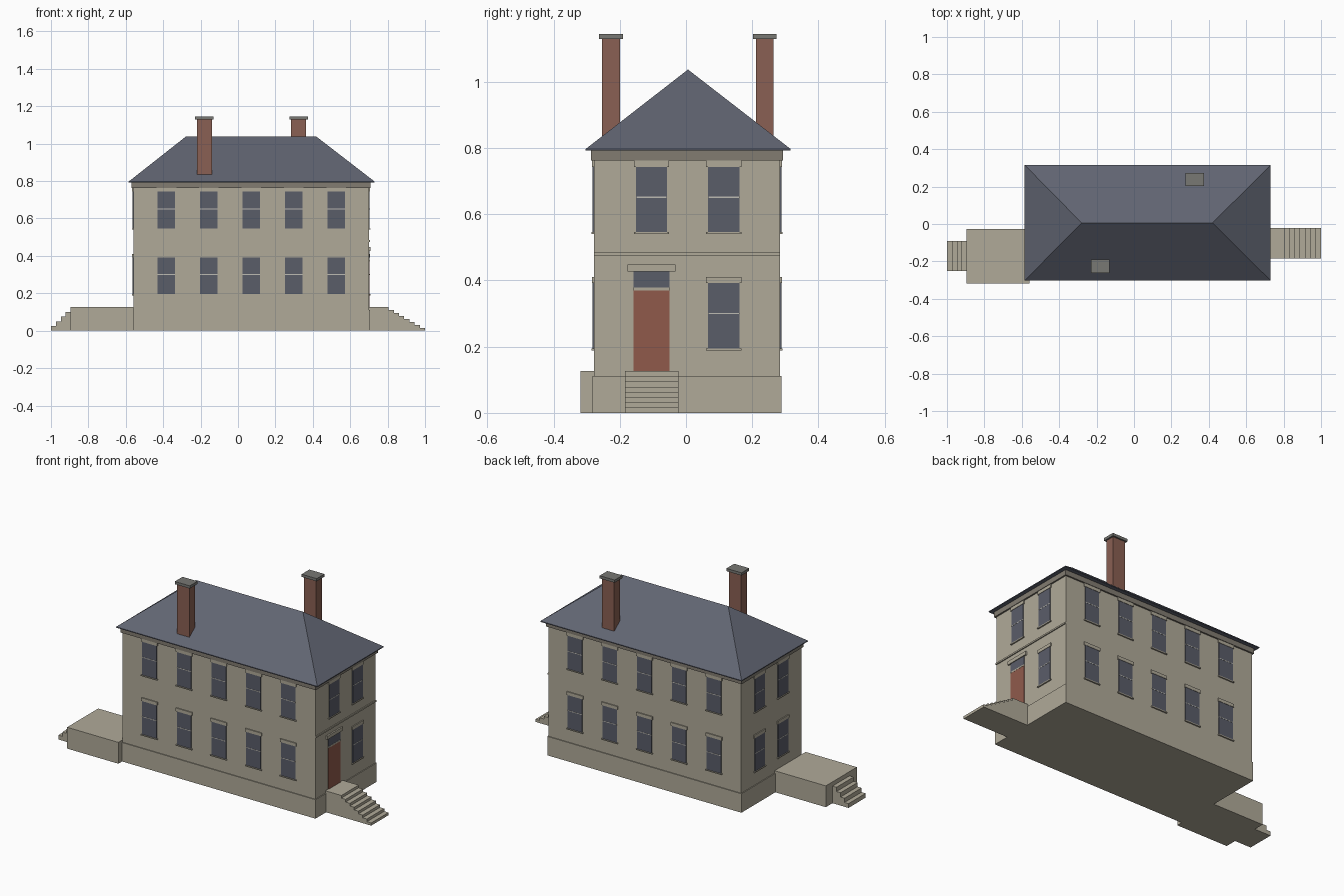
import bpy, bmesh

cube = bpy.data.objects.get("Cube")
if cube:
    bpy.data.objects.remove(cube, do_unlink=True)


def material(name, rgb):
    # sRGB 0-255 to linear
    lin = [((c / 255 + 0.055) / 1.055) ** 2.4 for c in rgb]
    m = bpy.data.materials.new(name)
    m.use_nodes = True
    m.diffuse_color = (*lin, 1)
    m.node_tree.nodes["Principled BSDF"].inputs["Base Color"].default_value = (*lin, 1)
    return m


STONE = material("tan stone", (176, 170, 153))
TRIM = material("cornice stone", (130, 124, 113))
SLATE = material("blue grey slate", (97, 101, 114))
GLASS = material("dark glass", (90, 93, 105))
BRICK = material("red brick", (138, 96, 83))
DOOR = material("red door", (144, 90, 75))
CAP = material("chimney cap grey", (120, 120, 116))
SASH = material("pale sash", (190, 188, 180))


def make(name, verts, faces, mat):
    mesh = bpy.data.meshes.new(name)
    mesh.from_pydata(verts, [], faces)
    bm = bmesh.new()
    bm.from_mesh(mesh)
    bmesh.ops.recalc_face_normals(bm, faces=bm.faces)
    bm.to_mesh(mesh)
    bm.free()
    mesh.materials.append(mat)
    ob = bpy.data.objects.new(name, mesh)
    bpy.context.collection.objects.link(ob)
    return ob


def box(name, x, y, z, mat):
    verts = [(a, b, c) for a in x for b in y for c in z]
    faces = [(0, 1, 3, 2), (4, 6, 7, 5), (0, 4, 5, 1), (2, 3, 7, 6), (0, 2, 6, 4), (1, 5, 7, 3)]
    return make(name, verts, faces, mat)


def extrude_y(name, profile, y, mat):
    n = len(profile)
    verts = [(px, py, pz) for py in y for px, pz in profile]
    faces = [tuple(range(n)), tuple(range(n, 2 * n))]
    faces += [(i, (i + 1) % n, n + (i + 1) % n, n + i) for i in range(n)]
    return make(name, verts, faces, mat)


# Main walls, plinth and cornice
X, Y = (-0.56, 0.70), (-0.278, 0.284)


def grow(span, d):
    return (span[0] - d, span[1] + d)


box("walls", X, Y, (0, 0.78), STONE)
box("plinth", grow(X, 0.005), grow(Y, 0.005), (0, 0.112), STONE)
box("cornice", grow(X, 0.009), grow(Y, 0.009), (0.762, 0.794), TRIM)

# Hipped roof with a thin eave
ex, ey = (-0.585, 0.731), (-0.303, 0.316)
corners = [(ex[0], ey[0]), (ex[1], ey[0]), (ex[1], ey[1]), (ex[0], ey[1])]
roof_verts = [(a, b, 0.792) for a, b in corners] + [(a, b, 0.797) for a, b in corners]
roof_verts += [(-0.28, 0.006, 1.037), (0.42, 0.006, 1.037)]
make("roof", roof_verts,
     [(0, 1, 2, 3), (0, 1, 5, 4), (1, 2, 6, 5), (2, 3, 7, 6), (3, 0, 4, 7),
      (4, 5, 9, 8), (5, 6, 9), (6, 7, 8, 9), (7, 4, 8)], SLATE)


# Plates laid on a wall; u runs along the wall
def plate(name, side, u, half, z, depth, mat):
    span = (u - half, u + half)
    if side in ("front", "back"):
        y = (Y[0] - depth, Y[0] + 0.002) if side == "front" else (Y[1] - 0.002, Y[1] + depth)
        return box(name, span, y, z, mat)
    x = (X[0] - depth, X[0] + 0.002) if side == "left_end" else (X[1] - 0.002, X[1] + depth)
    return box(name, x, span, z, mat)


def window(side, u, z):
    name = side + "_window"
    plate(name + "_glass", side, u, 0.047, (z, z + 0.197), 0.004, GLASS)
    plate(name + "_sash", side, u, 0.047, (z + 0.103, z + 0.107), 0.005, SASH)
    plate(name + "_sill", side, u, 0.053, (z - 0.006, z), 0.008, STONE)
    plate(name + "_lintel", side, u, 0.053, (z + 0.197, z + 0.216), 0.006, STONE)


for z in (0.195, 0.546):
    for i in range(5):
        for side in ("front", "back"):
            window(side, -0.383 + 0.227 * i, z)
    for u in (-0.104, 0.114):
        window("left_end", u, z)
        if z > 0.5 or u > 0:
            window("door_end", u, z)

# Entrance with transom, and the string course above
plate("door", "door_end", -0.104, 0.054, (0.125, 0.37), 0.004, DOOR)
plate("transom_bar", "door_end", -0.104, 0.054, (0.37, 0.378), 0.005, STONE)
plate("transom_glass", "door_end", -0.104, 0.054, (0.378, 0.427), 0.004, GLASS)
plate("door_lintel", "door_end", -0.104, 0.072, (0.427, 0.448), 0.009, STONE)
plate("string_course", "door_end", 0.003, 0.281, (0.475, 0.484), 0.006, STONE)


# Stepped blocks outside both ends
def stair_profile(wall, top, foot, steps, height):
    run, rise = (foot - top) / steps, height / (steps + 1)
    pts = [(wall, 0), (wall, height), (top, height)]
    for i in range(steps):
        h = height - rise * (i + 1)
        pts += [(top + run * i, h), (top + run * (i + 1), h)]
    return pts + [(foot, 0)]


extrude_y("entrance_steps", stair_profile(0.69, 0.805, 1.0, 7, 0.126), (-0.184, -0.022), STONE)
box("terrace", (-0.895, -0.56), (-0.318, -0.028), (0, 0.126), STONE)
extrude_y("terrace_steps", stair_profile(-0.89, -0.895, -1.0, 4, 0.126), (-0.25, -0.09), STONE)

# Chimneys
for name, cx, cy in (("front", -0.18, -0.227), ("back", 0.324, 0.238)):
    box(name + "_chimney", (cx - 0.04, cx + 0.04), (cy - 0.027, cy + 0.027), (0.79, 1.13), BRICK)
    box(name + "_chimney_cap", (cx - 0.049, cx + 0.049), (cy - 0.036, cy + 0.036), (1.129, 1.145), CAP)
